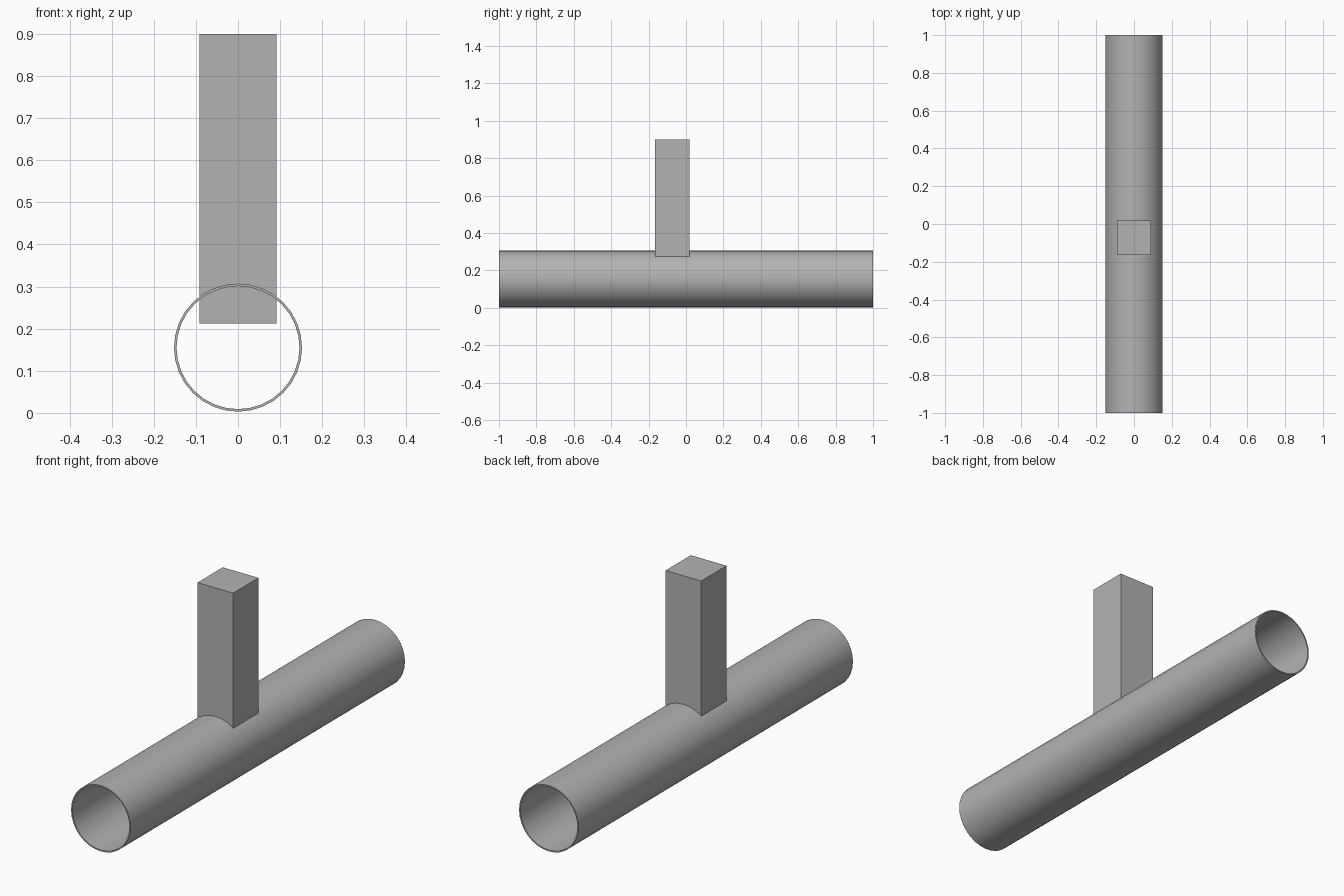
import bpy
import bmesh
from math import radians
from mathutils import Matrix, Vector

default = bpy.data.objects.get("Cube")
if default:
    bpy.data.objects.remove(default, do_unlink=True)

# Single grey material
grey = bpy.data.materials.new("plain_grey")
grey.use_nodes = True
colour = (0.45, 0.45, 0.45, 1)
grey.diffuse_color = colour
grey.node_tree.nodes["Principled BSDF"].inputs["Base Color"].default_value = colour


def add_object(name, bm):
    bmesh.ops.recalc_face_normals(bm, faces=bm.faces)
    mesh = bpy.data.meshes.new(name)
    bm.to_mesh(mesh)
    bm.free()
    mesh.materials.append(grey)
    obj = bpy.data.objects.new(name, mesh)
    bpy.context.collection.objects.link(obj)
    return obj


def add_pipe(name, outer, wall, length, centre, sides):
    """Open tube along y with a thin wall and flat annular ends."""
    bm = bmesh.new()
    turn = Matrix.Translation(centre) @ Matrix.Rotation(radians(90), 4, "X")
    rings = []
    for radius, end in ((outer, -1), (outer, 1), (outer - wall, 1), (outer - wall, -1)):
        place = turn @ Matrix.Translation((0, 0, end * length / 2))
        rings.append(bmesh.ops.create_circle(
            bm, segments=sides, radius=radius, matrix=place)["verts"])
    for a, b in zip(rings, rings[1:] + rings[:1]):
        for i in range(sides):
            j = (i + 1) % sides
            bm.faces.new((a[i], a[j], b[j], b[i]))
    return add_object(name, bm)


def add_box(name, low, high):
    low, high = Vector(low), Vector(high)
    bm = bmesh.new()
    place = Matrix.Translation((low + high) / 2) @ Matrix.Diagonal((*(high - low), 1))
    bmesh.ops.create_cube(bm, size=1, matrix=place)
    return add_object(name, bm)


# Long hollow pipe, smooth around, crisp at the rims
pipe = add_pipe("pipe", 0.152, 0.006, 2.0, (0, 0, 0.155), 32)
bpy.ops.object.select_all(action="DESELECT")
pipe.select_set(True)
bpy.context.view_layer.objects.active = pipe
bpy.ops.object.shade_smooth_by_angle(angle=radians(30))

# Square post rising through the top of the pipe
add_box("post", (-0.091, -0.165, 0.212), (0.091, 0.019, 0.9))
